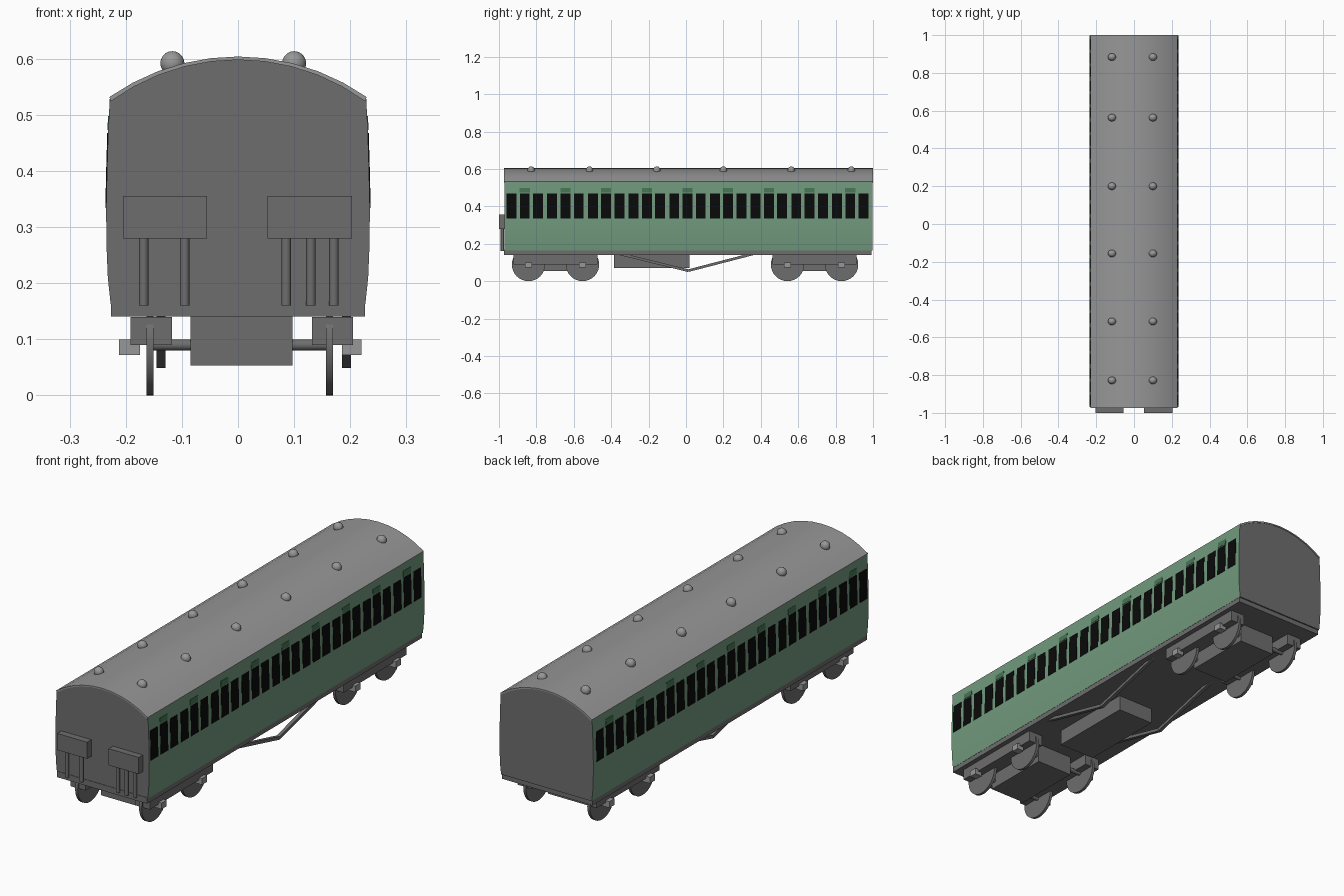
import bpy, bmesh, math
from mathutils import Vector

if "Cube" in bpy.data.objects:
    bpy.data.objects.remove(bpy.data.objects["Cube"])


def material(name, r, g, b):
    m = bpy.data.materials.new(name)
    m.diffuse_color = (r, g, b, 1)
    m.use_nodes = True
    m.node_tree.nodes["Principled BSDF"].inputs["Base Color"].default_value = m.diffuse_color
    return m


LIGHT = material("light grey", 0.31, 0.31, 0.31)
DARK = material("dark grey", 0.155, 0.155, 0.155)
GREEN = material("carriage green", 0.165, 0.32, 0.205)
VENT = material("deep green", 0.06, 0.175, 0.09)
BLACK = material("window black", 0.003, 0.003, 0.003)


def finish(name, bm, mats, smooth=False):
    bmesh.ops.recalc_face_normals(bm, faces=bm.faces)
    me = bpy.data.meshes.new(name)
    bm.to_mesh(me)
    bm.free()
    for m in mats:
        me.materials.append(m)
    ob = bpy.data.objects.new(name, me)
    bpy.context.collection.objects.link(ob)
    if smooth:
        bpy.ops.object.select_all(action='DESELECT')
        ob.select_set(True)
        bpy.context.view_layer.objects.active = ob
        bpy.ops.object.shade_smooth_by_angle(angle=math.radians(35))
    return ob


def box(name, x, y, z, mat):
    bm = bmesh.new()
    bmesh.ops.create_cube(bm, size=1)
    for v in bm.verts:
        v.co = [(a + b) / 2 + c * (b - a) for (a, b), c in zip((x, y, z), v.co)]
    return finish(name, bm, [mat])


def rod(name, p, q, r, mat, seg=16):
    p, q = Vector(p), Vector(q)
    bm = bmesh.new()
    bmesh.ops.create_cone(bm, cap_ends=True, segments=seg, radius1=r, radius2=r, depth=(q - p).length)
    ob = finish(name, bm, [mat], True)
    ob.location = (p + q) / 2
    ob.rotation_euler = (q - p).to_track_quat('Z', 'Y').to_euler()
    return ob


def extrude_profile(name, pts, y0, y1, mats, rule=None, smooth=False):
    bm = bmesh.new()
    f = bm.faces.new([bm.verts.new((x, y0, z)) for x, z in pts])
    new = bmesh.ops.extrude_face_region(bm, geom=[f])["geom"]
    bmesh.ops.translate(bm, vec=(0, y1 - y0, 0), verts=[g for g in new if isinstance(g, bmesh.types.BMVert)])
    bm.normal_update()
    bmesh.ops.recalc_face_normals(bm, faces=bm.faces)
    if rule:
        for f in bm.faces:
            f.material_index = rule(f)
    return finish(name, bm, mats, smooth)


# Cross-section: gently bowed sides and an arched roof
SIDE = [(0.227, 0.163), (0.232, 0.21), (0.2345, 0.27), (0.235, 0.334),
        (0.2335, 0.40), (0.2315, 0.468), (0.2285, 0.53)]
Y0, Y1 = -0.97, 0.998


def arch(w, z_edge, z_top, n=10):
    h = z_top - z_edge
    r = (w * w + h * h) / (2 * h)
    a = math.asin(w / r)
    return [(r * math.sin(a - 2 * a * i / n), z_top - r + r * math.cos(a - 2 * a * i / n))
            for i in range(n + 1)]


profile = SIDE[:-1] + arch(0.2285, 0.53, 0.599) + [(-x, z) for x, z in reversed(SIDE[:-1])]
extrude_profile("body", profile, Y0, Y1, [DARK, GREEN], lambda f: int(abs(f.normal.x) > 0.8), True)

# Roof skin
roof = arch(0.229, 0.532, 0.604) + arch(0.227, 0.524, 0.598)[::-1]
extrude_profile("roof", roof, Y0 - 0.003, Y1 + 0.002, [LIGHT], None, True)


def side_x(z):
    for (xa, za), (xb, zb) in zip(SIDE, SIDE[1:]):
        if za <= z <= zb:
            return xa + (xb - xa) * (z - za) / (zb - za)


def side_plates(name, centres, width, zs, mat, lift=0.0015):
    # thin plates that follow the side curve, on both sides
    bm = bmesh.new()
    for s in (-1, 1):
        for c in centres:
            outline = [(side_x(z) + lift, z) for z in zs] + [(side_x(z) - 0.003, z) for z in reversed(zs)]
            rings = [[bm.verts.new((s * x, c + d * width / 2, z)) for x, z in outline] for d in (-1, 1)]
            n = len(outline)
            for i in range(n):
                j = (i + 1) % n
                bm.faces.new((rings[0][i], rings[0][j], rings[1][j], rings[1][i]))
            for r in rings:
                bm.faces.new(r)
    finish(name, bm, [mat])


# Nine compartments: a door window between two side windows, louvre above each door
doors = [0.008 + 0.2175 * (i - 4) for i in range(9)]
side_plates("windows", [d + o for d in doors for o in (-0.071, 0, 0.071)], 0.053, [0.334, 0.40, 0.468], BLACK)
side_plates("door_louvres", doors, 0.054, [0.473, 0.498], VENT)

# Roof ventilators
for y in (0.884, 0.563, 0.2, -0.156, -0.516, -0.828):
    for x in (-0.117, 0.10):
        bm = bmesh.new()
        bmesh.ops.create_uvsphere(bm, u_segments=16, v_segments=10, radius=0.0215)
        bmesh.ops.scale(bm, vec=(1, 0.92, 1), verts=bm.verts)
        finish("roof_ventilator", bm, [LIGHT], True).location = (x, y, 0.592)

# Front end cabinets and conduits
for x in (-0.13, 0.128):
    box("end_cabinet", (x - 0.075, x + 0.075), (-1, Y0 + 0.005), (0.28, 0.355), DARK)
for x in (-0.168, -0.095, 0.086, 0.13, 0.171):
    rod("end_conduit", (x, -0.982, 0.16), (x, -0.982, 0.285), 0.0085, DARK)

# Underframe and equipment box
box("underframe", (-0.226, 0.226), (Y0 - 0.002, Y1 - 0.006), (0.141, 0.168), DARK)
box("equipment_box", (-0.085, 0.097), (-0.385, 0.018), (0.07, 0.145), DARK)

# Truss rods
for x in (-0.137, 0.193):
    for y in (-0.37, 0.375):
        a, b = Vector((x, y, 0.15)), Vector((x, 0.012, 0.056))
        bm = bmesh.new()
        bmesh.ops.create_cube(bm, size=1)
        bmesh.ops.scale(bm, vec=(0.016, 0.014, (b - a).length), verts=bm.verts)
        ob = finish("truss_rod", bm, [DARK])
        ob.location = (a + b) / 2
        ob.rotation_euler = (math.atan2(-(b - a).y, (b - a).z), 0, 0)

# Bogies: centre block, side bars, wheels, axles, axle boxes
for yc in (-0.6975, 0.6875):
    box("bogie_block", (-0.085, 0.097), (yc - 0.16, yc + 0.16), (0.053, 0.12), DARK)
    box("bogie_pivot", (-0.085, 0.097), (yc - 0.16, yc + 0.16), (0.12, 0.145), DARK)
    for x0, x1 in ((-0.192, -0.118), (0.132, 0.205)):
        box("bogie_side_bar", (x0, x1), (yc - 0.225, yc + 0.225), (0.09, 0.14), DARK)
    for y in (yc - 0.1445, yc + 0.1445):
        rod("axle", (-0.16, y, 0.09), (0.165, y, 0.09), 0.01, DARK)
        for x in (-0.157, 0.163):
            rod("wheel", (x - 0.0065, y, 0.089), (x + 0.0065, y, 0.089), 0.089, DARK, 32)
        for x0, x1 in ((-0.212, -0.175), (0.185, 0.22)):
            box("axle_box", (x0, x1), (y - 0.018, y + 0.018), (0.072, 0.1), LIGHT)
